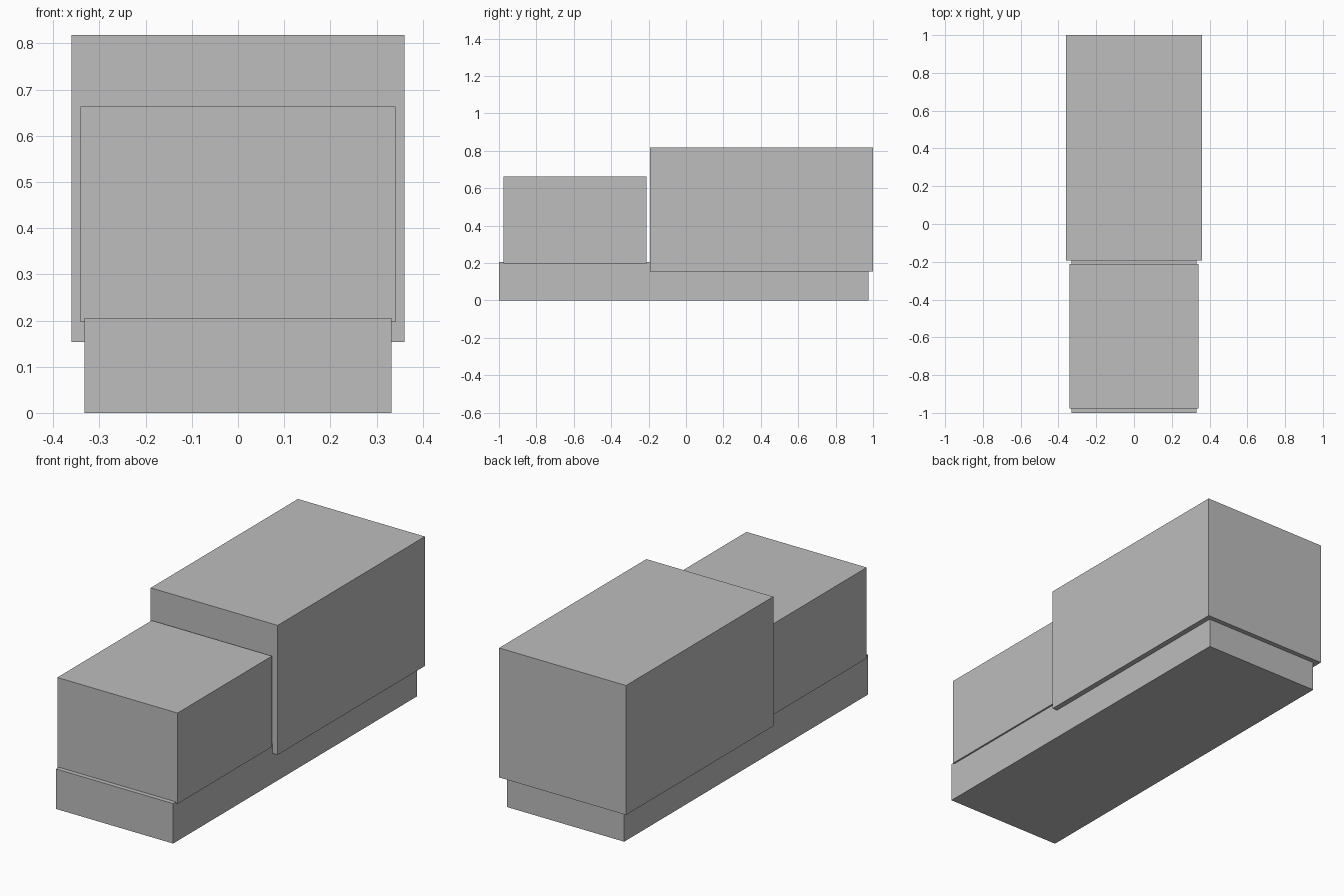
import bpy

if "Cube" in bpy.data.objects:
    bpy.data.objects.remove(bpy.data.objects["Cube"])

grey = bpy.data.materials.new("light_grey")
grey.diffuse_color = (0.51, 0.51, 0.51, 1.0)
grey.use_nodes = True
grey.node_tree.nodes["Principled BSDF"].inputs["Base Color"].default_value = grey.diffuse_color


def box(name, half_width, y0, y1, z0, z1):
    """Box centred on x = 0, spanning the given y and z ranges."""
    bpy.ops.mesh.primitive_cube_add(size=1, location=(0, (y0 + y1) / 2, (z0 + z1) / 2))
    obj = bpy.context.object
    obj.name = name
    obj.scale = (2 * half_width, y1 - y0, z1 - z0)
    bpy.ops.object.transform_apply(location=False, rotation=False, scale=True)
    obj.data.materials.append(grey)
    return obj


# Long low chassis under everything
box("chassis", 0.332, -1.0, 0.975, 0.0, 0.205)
# Shorter block at the front, slightly sunk into the chassis
box("front_cab", 0.341, -0.977, -0.212, 0.197, 0.663)
# Tall block at the rear, overhanging the chassis
box("rear_body", 0.36, -0.193, 1.0, 0.154, 0.818)
